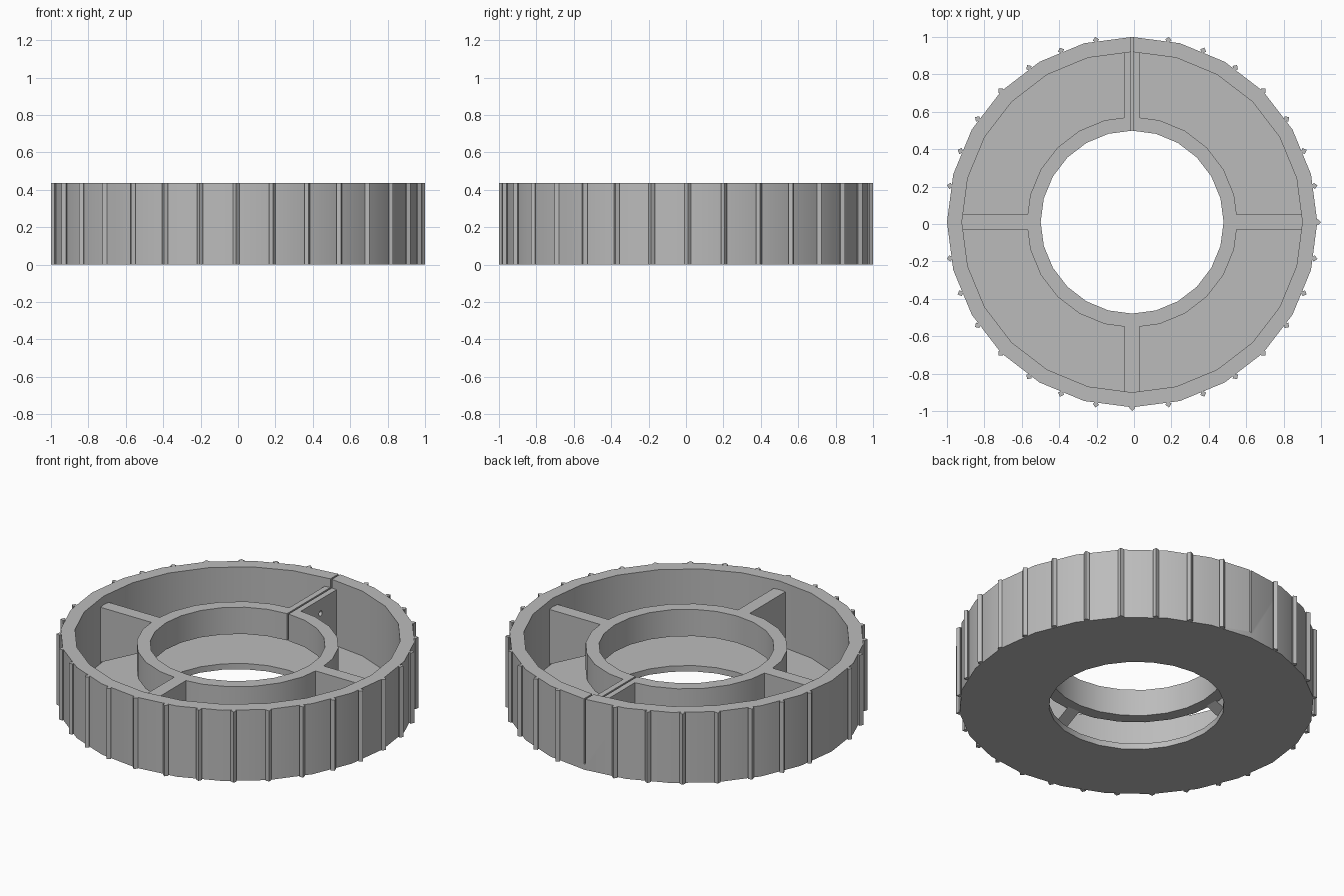
import bpy, bmesh, math
from mathutils import Matrix, Vector

if "Cube" in bpy.data.objects:
    bpy.data.objects.remove(bpy.data.objects["Cube"], do_unlink=True)

CENTRE = Vector((-0.01, 0.01, 0))
SIDES = 24
R_OUT, R_WALL, R_HUB, R_HOLE = 0.99, 0.91, 0.564, 0.489
HEIGHT, FLOOR, HUB_LOW, HUB_TOP = 0.435, 0.036, 0.217, 0.382

grey = bpy.data.materials.new("plain grey")
grey.use_nodes = True
grey.diffuse_color = (0.5, 0.5, 0.5, 1)
grey.node_tree.nodes["Principled BSDF"].inputs["Base Color"].default_value = (0.5, 0.5, 0.5, 1)


def finish(name, bm, helper=False):
    bmesh.ops.recalc_face_normals(bm, faces=bm.faces)
    mesh = bpy.data.meshes.new(name)
    bm.to_mesh(mesh)
    bm.free()
    obj = bpy.data.objects.new(name, mesh)
    obj.location = CENTRE
    bpy.context.collection.objects.link(obj)
    mesh.materials.append(grey)
    if helper:
        obj.hide_render = True
        obj.hide_set(True)
    return obj


def lathe(name, profile):
    """Spin a closed (radius, z) profile about the centre."""
    bm = bmesh.new()
    rings = []
    for i in range(SIDES):
        a = math.tau * i / SIDES
        rings.append([bm.verts.new((r * math.cos(a), r * math.sin(a), z)) for r, z in profile])
    n = len(profile)
    for i in range(SIDES):
        a, b = rings[i], rings[(i + 1) % SIDES]
        for j in range(n):
            k = (j + 1) % n
            bm.faces.new((a[j], b[j], b[k], a[k]))
    return finish(name, bm)


def prism(bm, base, offset, turn):
    """Extrude a polygon by an offset and turn it about z."""
    face = bm.faces.new([bm.verts.new(p) for p in base])
    top = bmesh.ops.extrude_face_region(bm, geom=[face])["geom"]
    moved = [v for v in top if isinstance(v, bmesh.types.BMVert)]
    bmesh.ops.translate(bm, verts=moved, vec=offset)
    verts = list(set(moved) | set(face.verts))
    # The source face may be replaced, so gather the whole linked island
    island, stack = set(verts), list(verts)
    while stack:
        for e in stack.pop().link_edges:
            for v in e.verts:
                if v not in island:
                    island.add(v)
                    stack.append(v)
    bmesh.ops.rotate(bm, verts=list(island), cent=(0, 0, 0), matrix=Matrix.Rotation(turn, 3, 'Z'))


# Tray: floor and outer wall in one section
tray = lathe("tray_and_outer_wall", [
    (R_HOLE, 0), (R_OUT, 0), (R_OUT, HEIGHT),
    (R_WALL, HEIGHT), (R_WALL, FLOOR), (R_HOLE, FLOOR)])

# Raised hub ring, held above the floor
hub = lathe("hub_ring", [
    (R_HOLE, HUB_LOW), (R_HUB, HUB_LOW), (R_HUB, HUB_TOP), (R_HOLE, HUB_TOP)])

# Four spokes with an underside sloping from wall to hub
spokes = []
for i, side in enumerate(("left", "back", "right", "front")):
    bm = bmesh.new()
    prism(bm, [(R_HUB - 0.02, -0.04, HUB_LOW), (R_WALL + 0.01, -0.04, FLOOR),
               (R_WALL + 0.01, -0.04, HUB_TOP), (R_HUB - 0.02, -0.04, HUB_TOP)],
          (0, 0.08, 0), i * math.pi / 2)
    spokes.append(finish(side + "_spoke", bm))

# Grip ridges, leaving out the back and right positions
bm = bmesh.new()
for i in range(32):
    if i not in (8, 16):
        s, r = 0.017, 0.993
        prism(bm, [(r - s, 0, 0), (r, -s, 0), (r + s, 0, 0), (r, s, 0)],
              (0, 0, HEIGHT), math.tau * i / 32)
finish("grip_ridges", bm)

# Slit through the back of the wall, spoke and hub
bm = bmesh.new()
bmesh.ops.create_cube(bm, size=1, matrix=Matrix.Translation((0, 0.75, FLOOR + 0.3))
                      @ Matrix.Diagonal((0.01, 0.8, 0.6, 1)))
slit = finish("slit_cutter", bm, True)

# Bolt hole across the split spoke
bm = bmesh.new()
bmesh.ops.create_cone(bm, cap_ends=True, segments=16, radius1=0.016, radius2=0.016, depth=0.3,
                      matrix=Matrix.Translation((0, 0.75, 0.295)) @ Matrix.Rotation(math.pi / 2, 4, 'Y'))
bolt = finish("bolt_hole_cutter", bm, True)

for obj, cutter in ((tray, slit), (hub, slit), (spokes[1], slit), (spokes[1], bolt)):
    mod = obj.modifiers.new("cut", 'BOOLEAN')
    mod.operation = 'DIFFERENCE'
    mod.solver = 'EXACT'
    mod.object = cutter

# Soft shading on the round parts
bpy.ops.object.select_all(action='DESELECT')
for obj in (tray, hub):
    obj.select_set(True)
bpy.context.view_layer.objects.active = tray
bpy.ops.object.shade_smooth_by_angle(angle=math.radians(30))
